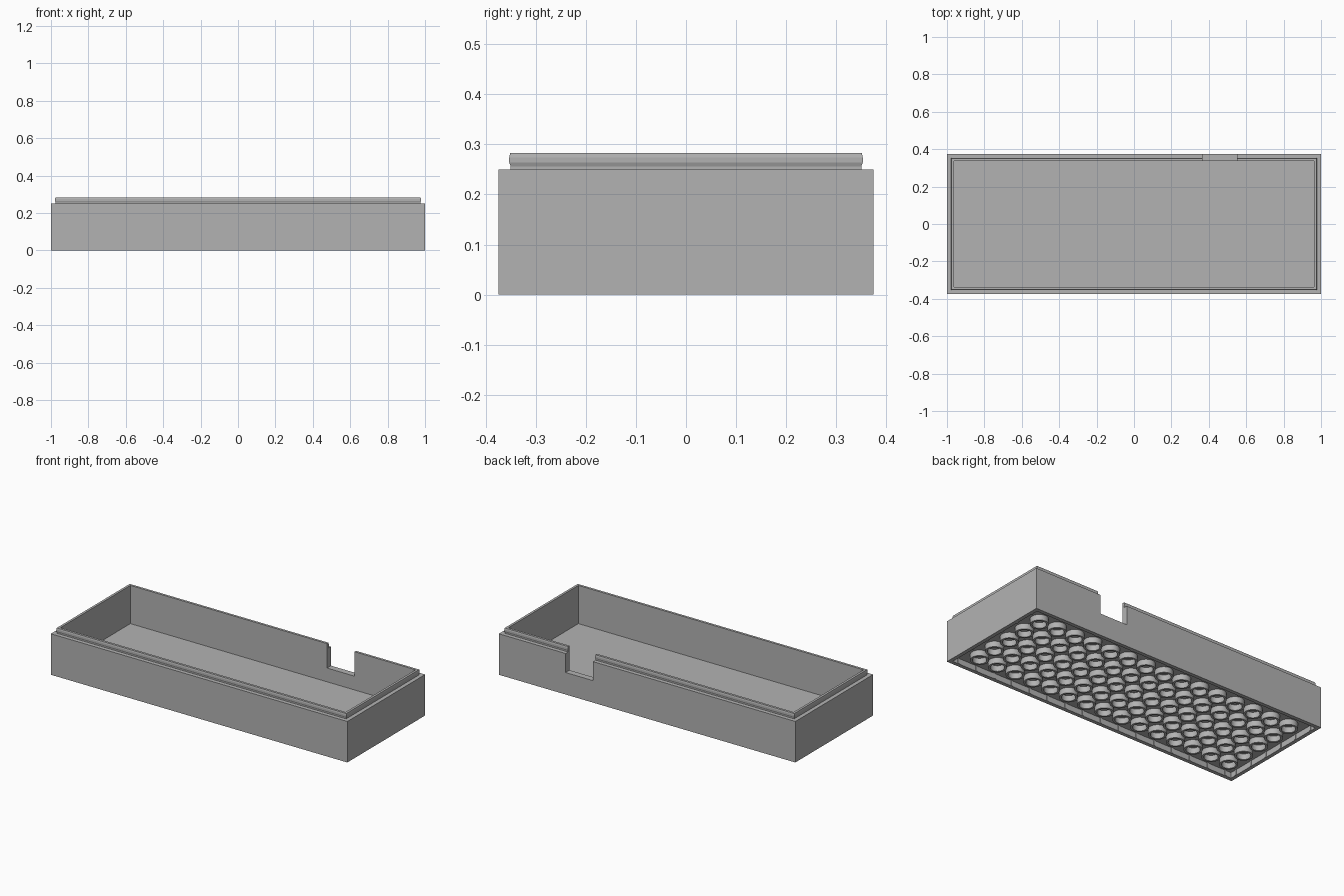
import bpy, bmesh
from math import cos, sin, tau
from mathutils import Matrix

cube = bpy.data.objects.get("Cube")
if cube:
    bpy.data.objects.remove(cube, do_unlink=True)

HALF_X, HALF_Y = 1.0, 0.375
PITCH = 0.125
WALL = 0.0227        # skirt thickness underneath
CEILING = 0.034      # underside of the floor
FLOOR = 0.05

grey = bpy.data.materials.new("grey_plastic")
grey.use_nodes = True
colour = (0.45, 0.45, 0.45, 1)
grey.diffuse_color = colour
grey.node_tree.nodes["Principled BSDF"].inputs["Base Color"].default_value = colour


def finish(bm, name):
    bmesh.ops.recalc_face_normals(bm, faces=bm.faces)
    mesh = bpy.data.meshes.new(name)
    bm.to_mesh(mesh)
    bm.free()
    mesh.materials.append(grey)
    obj = bpy.data.objects.new(name, mesh)
    bpy.context.collection.objects.link(obj)
    return obj


def add_box(bm, lo, hi):
    size = [b - a for a, b in zip(lo, hi)]
    mid = [(a + b) / 2 for a, b in zip(lo, hi)]
    bmesh.ops.create_cube(bm, size=1, matrix=Matrix.Translation(mid) @ Matrix.Diagonal((*size, 1)))


def bridge(bm, a, b):
    n = len(a)
    for i in range(n):
        j = (i + 1) % n
        bm.faces.new((a[i], a[j], b[j], b[i]))


# Tray: rectangular loops following (inset, height) from underside to inner floor
profile = [(WALL, CEILING), (WALL, 0), (0, 0), (0, 0.25), (0.0245, 0.25),
           (0.0245, 0.256), (0.0215, 0.264), (0.0215, 0.274), (0.0235, 0.283),
           (0.038, 0.283), (0.038, FLOOR)]
bm = bmesh.new()
loops = []
for inset, z in profile:
    x, y = HALF_X - inset, HALF_Y - inset
    loops.append([bm.verts.new((sx * x, sy * y, z))
                  for sx, sy in ((-1, -1), (1, -1), (1, 1), (-1, 1))])
for a, b in zip(loops, loops[1:]):
    bridge(bm, a, b)
bm.faces.new(loops[0])
bm.faces.new(loops[-1])
tray = finish(bm, "tray")

# Cable notch in the back wall
bm = bmesh.new()
add_box(bm, (0.365, 0.3, 0.134), (0.55, 0.45, 0.4))
cutter = finish(bm, "notch_cutter")
cutter.hide_render = True
cut = tray.modifiers.new("notch", "BOOLEAN")
cut.operation = "DIFFERENCE"
cut.solver = "EXACT"
cut.object = cutter
bpy.context.view_layer.objects.active = tray
tray.select_set(True)
bpy.ops.object.modifier_apply(modifier=cut.name)
bpy.data.objects.remove(cutter, do_unlink=True)

# Grip tubes under the floor
SIDES = 32
bm = bmesh.new()
for col in range(-7, 8):
    for row in range(-2, 3):
        rings = []
        for r, z in ((0.051, CEILING), (0.051, 0), (0.0385, 0), (0.0385, CEILING)):
            rings.append([bm.verts.new((col * PITCH + r * cos(tau * i / SIDES),
                                        row * PITCH + r * sin(tau * i / SIDES), z))
                          for i in range(SIDES)])
        for a, b in zip(rings, rings[1:]):
            bridge(bm, a, b)
tubes = finish(bm, "underside_tubes")
bpy.ops.object.select_all(action="DESELECT")
bpy.context.view_layer.objects.active = tubes
tubes.select_set(True)
bpy.ops.object.shade_smooth_by_angle()

# Small grip ribs on the inside of the skirt, one per stud position
RIB_W, RIB_D = 0.0055, 0.004
bm = bmesh.new()
for side in (-1, 1):
    for i in range(16):
        x = (i - 7.5) * PITCH
        y0, y1 = sorted((side * (HALF_Y - WALL), side * (HALF_Y - WALL - RIB_D)))
        add_box(bm, (x - RIB_W, y0, 0), (x + RIB_W, y1, CEILING))
    for i in range(6):
        y = (i - 2.5) * PITCH
        x0, x1 = sorted((side * (HALF_X - WALL), side * (HALF_X - WALL - RIB_D)))
        add_box(bm, (x0, y - RIB_W, 0), (x1, y + RIB_W, CEILING))
finish(bm, "skirt_ribs")
